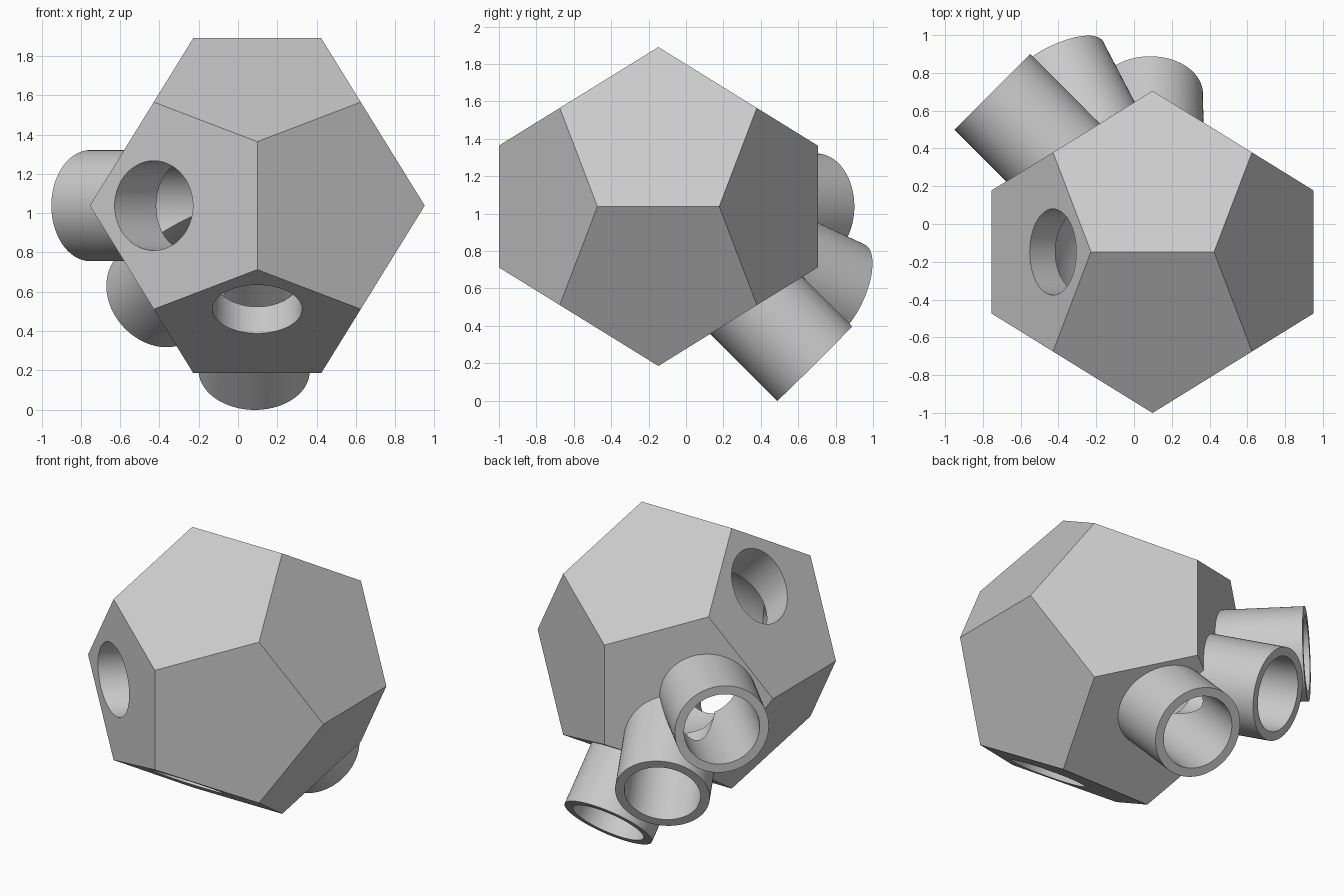
import bpy, bmesh, math
from mathutils import Vector

cube = bpy.data.objects.get("Cube")
if cube:
    bpy.data.objects.remove(cube, do_unlink=True)

CENTRE = Vector((0.098, -0.148, 1.038))
OUTER, INNER, CAVITY = 0.283, 0.228, 0.55

# Single material
grey = bpy.data.materials.new("light grey")
grey.use_nodes = True
colour = (0.6, 0.6, 0.6, 1)
grey.diffuse_color = colour
grey.node_tree.nodes["Principled BSDF"].inputs["Base Color"].default_value = colour


def add_object(name, bm):
    bmesh.ops.recalc_face_normals(bm, faces=bm.faces)
    mesh = bpy.data.meshes.new(name)
    bm.to_mesh(mesh)
    bm.free()
    mesh.materials.append(grey)
    obj = bpy.data.objects.new(name, mesh)
    obj.location = CENTRE
    bpy.context.collection.objects.link(obj)
    return obj


def rod(name, direction, length, radius):
    """Cylinder from the centre of the body outwards."""
    bm = bmesh.new()
    bmesh.ops.create_cone(bm, cap_ends=True, segments=80, radius1=radius,
                          radius2=radius, depth=length)
    bmesh.ops.translate(bm, verts=bm.verts, vec=(0, 0, length / 2))
    obj = add_object(name, bm)
    obj.rotation_mode = 'QUATERNION'
    obj.rotation_quaternion = Vector(direction).to_track_quat('Z', 'Y')
    return obj


def combine(target, other, operation):
    bpy.context.view_layer.objects.active = target
    mod = target.modifiers.new(other.name, 'BOOLEAN')
    mod.operation, mod.solver, mod.object = operation, 'EXACT', other
    other.hide_render = True
    bpy.ops.object.modifier_apply(modifier=mod.name)
    bpy.data.objects.remove(other, do_unlink=True)


# Dodecahedron body: hull of a cube and three golden rectangles
phi = (1 + math.sqrt(5)) / 2
size = 0.8525 / phi
signs = (-1, 1)
points = [(a, b, c) for a in signs for b in signs for c in signs]
for a in signs:
    for b in signs:
        u, v = a / phi, b * phi
        points += [(u, 0, v), (0, v, u), (v, u, 0)]
bm = bmesh.new()
for p in points:
    bm.verts.new(Vector(p) * size)
bmesh.ops.convex_hull(bm, input=bm.verts)
bmesh.ops.dissolve_limit(bm, angle_limit=0.05, verts=bm.verts, edges=bm.edges)
body = add_object("dodecahedron_body", bm)

# Three outer tubes at the back, with lengths taken from their end points
tubes = [(-0.848, 0.848, 0), (-0.016, 0.835, -0.84), (-0.512, 0.983, -0.459)]
for end in tubes:
    combine(body, rod("tube", end, Vector(end).length, OUTER), 'UNION')

# Round cavity inside
bm = bmesh.new()
bmesh.ops.create_uvsphere(bm, u_segments=64, v_segments=32, radius=CAVITY)
combine(body, add_object("cavity_cutter", bm), 'DIFFERENCE')

# Bores through the tubes and the three plain holes
holes = [(-1, -1, 0), (-1, 0, 1), (0, -1, -1)]
for direction in tubes + holes:
    combine(body, rod("bore_cutter", direction, 1.4, INNER), 'DIFFERENCE')

# Smooth curved walls, keep the flat faces crisp
bpy.ops.object.select_all(action='DESELECT')
body.select_set(True)
bpy.context.view_layer.objects.active = body
bpy.ops.object.shade_smooth_by_angle(angle=math.radians(20))
